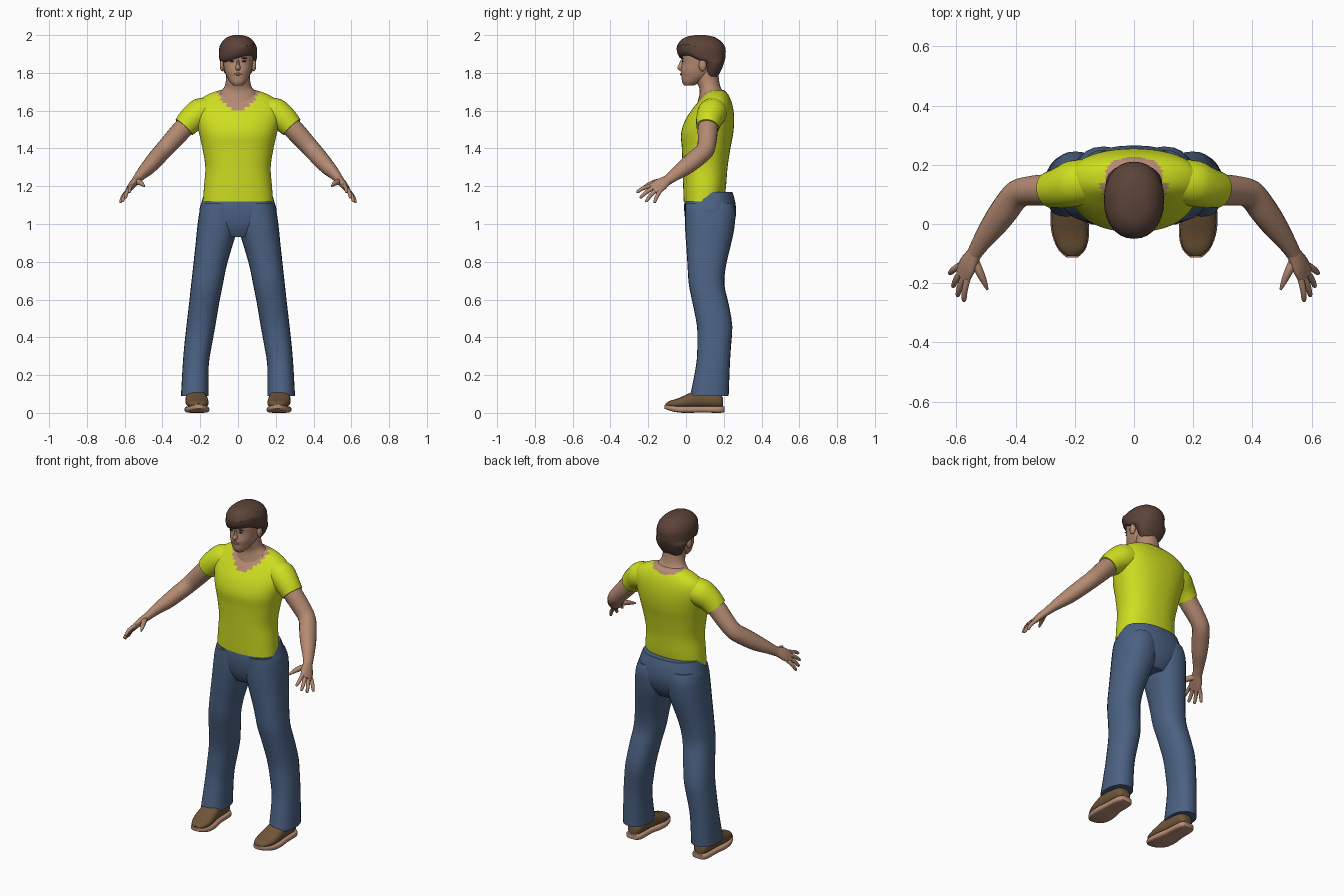
import bpy, bmesh, math
from mathutils import Vector


def material(name, rgb):
    m = bpy.data.materials.new(name)
    m.diffuse_color = (*rgb, 1)
    return m


SKIN = material("skin", (0.46, 0.255, 0.17))
SHIRT = material("lime_cloth", (0.62, 0.73, 0.015))
DENIM = material("blue_denim", (0.07, 0.12, 0.225))
HAIR = material("brown_hair", (0.105, 0.055, 0.04))
LEATHER = material("brown_leather", (0.16, 0.092, 0.04))
SOLE = material("tan_sole", (0.48, 0.27, 0.18))
DARK = material("dark_eye", (0.03, 0.02, 0.015))
LIP = material("lip", (0.34, 0.14, 0.10))


def finish(name, bm, mats):
    bmesh.ops.recalc_face_normals(bm, faces=bm.faces)
    me = bpy.data.meshes.new(name)
    bm.to_mesh(me)
    bm.free()
    for m in mats:
        me.materials.append(m)
    me.shade_smooth()
    me.set_sharp_from_angle(angle=math.radians(50))
    ob = bpy.data.objects.new(name, me)
    bpy.context.collection.objects.link(ob)
    return ob


def spline(rings, steps):
    """Smoothly resample (centre, U, V) sections."""
    out = []
    n = len(rings)
    for i in range(n - 1):
        p = [rings[max(i - 1, 0)], rings[i], rings[i + 1], rings[min(i + 2, n - 1)]]
        for k in range(steps):
            t = k / steps
            w = (-t + 2*t*t - t**3, 2 - 5*t*t + 3*t**3, t + 4*t*t - 3*t**3, t**3 - t*t)
            out.append([sum((p[j][c] * w[j] / 2 for j in range(4)), Vector()) for c in range(3)])
    return out + [rings[-1]]


def loft(name, rings, mats, seg=20, steps=3, power=2.0, side=1, warp=None):
    bm = bmesh.new()
    loops = []
    for c, u, v in spline(rings, steps):
        loop = []
        for k in range(seg):
            a = 2 * math.pi * k / seg
            x, y = math.cos(a), math.sin(a)
            x = math.copysign(abs(x) ** (2 / power), x)
            y = math.copysign(abs(y) ** (2 / power), y)
            p = c + u * x + v * y
            if warp:
                p = warp(p)
            loop.append(bm.verts.new((p.x * side, p.y, p.z)))
        loops.append(loop)
    for a, b in zip(loops, loops[1:]):
        for k in range(seg):
            j = (k + 1) % seg
            bm.faces.new((a[k], a[j], b[j], b[k]))
    bm.faces.new(loops[0])
    bm.faces.new(loops[-1])
    return finish(name, bm, mats)


def level(z, x0, x1, y0, y1):
    """Horizontal section."""
    return (Vector(((x0 + x1) / 2, (y0 + y1) / 2, z)),
            Vector(((x1 - x0) / 2, 0, 0)), Vector((0, (y1 - y0) / 2, 0)))


def levels(rows):
    return [level(z, -w, w, y0, y1) for z, w, y0, y1 in rows]


def slices(rows):
    """Sections facing along y: y, centre x, half width, bottom, top."""
    return [(Vector((x, y, (a + b) / 2)), Vector((w, 0, 0)), Vector((0, 0, (b - a) / 2)))
            for y, x, w, a, b in rows]


def path(points, radii, wide):
    """Sections square to a path; radii are (wide, thick)."""
    pts = [Vector(p) for p in points]
    out = []
    for i, (p, r) in enumerate(zip(pts, radii)):
        d = (pts[min(i + 1, len(pts) - 1)] - pts[max(i - 1, 0)]).normalized()
        u = (wide - d * wide.dot(d)).normalized()
        out.append((p, u * r[0], d.cross(u) * r[1]))
    return out


def blob(name, loc, scale, mat):
    bm = bmesh.new()
    bmesh.ops.create_uvsphere(bm, u_segments=14, v_segments=9, radius=1)
    for v in bm.verts:
        v.co = Vector(loc) + Vector(a * b for a, b in zip(v.co, scale))
    return finish(name, bm, [mat])


# Shirt body, with bare skin inside the scooped neckline
body = loft("shirt_body", levels([
    (1.12, .185, -.012, .20), (1.2, .18, -.015, .212), (1.3, .173, -.018, .22),
    (1.4, .188, -.022, .235), (1.48, .206, -.026, .25), (1.55, .222, -.004, .255),
    (1.61, .228, .035, .25), (1.655, .205, .07, .238), (1.69, .15, .095, .22),
    (1.71, .09, .115, .20)]), [SHIRT, SKIN], seg=56, steps=6, power=2.3)
for f in body.data.polygons:
    c = f.center
    front = c.y < .14 and c.z > 1.6 + .1 * (c.x / .115) ** 2
    back = c.y >= .14 and c.z > 1.68 + .03 * (c.x / .1) ** 2
    f.material_index = int(front or back)

# Seat and waist of the trousers
loft("trouser_seat", levels([
    (.93, .10, .03, .21), (.98, .16, .005, .245), (1.05, .205, -.008, .265),
    (1.12, .192, -.008, .26), (1.17, .174, .01, .245)]), [DENIM], seg=32, power=2.3)

# Neck and head
loft("neck", levels([
    (1.64, .12, .06, .22), (1.69, .105, .072, .205), (1.72, .075, .07, .185),
    (1.76, .064, .055, .175), (1.82, .062, .05, .17)]), [SKIN], seg=24)
loft("head", levels([
    (1.732, .025, -.008, .04), (1.75, .042, -.02, .075), (1.78, .06, -.024, .13),
    (1.81, .071, -.028, .155), (1.85, .079, -.022, .175), (1.88, .083, -.024, .185),
    (1.92, .084, -.022, .19), (1.96, .07, 0, .17), (1.985, .03, .04, .12)]),
    [SKIN], seg=28, power=2.2)


def fringe(p):
    # sweep the front hair lower on one side
    if p.y < .07 and p.z < 1.94:
        p = Vector((p.x, p.y, p.z + .28 * p.x * min(1, (.07 - p.y) / .06)))
    return p


loft("hair", levels([
    (1.78, .058, .10, .168), (1.815, .08, .095, .187), (1.855, .094, .075, .202),
    (1.872, .098, .0, .207), (1.887, .101, -.036, .209), (1.93, .1, -.05, .209),
    (1.965, .084, -.034, .188), (1.99, .055, .0, .15), (2.0, .02, .05, .10)]),
    [HAIR], seg=28, power=2.2, warp=fringe)

# Face details
loft("nose", levels([(1.813, .009, -.035, 0), (1.826, .014, -.046, 0),
                     (1.845, .009, -.038, 0), (1.868, .006, -.028, 0)]), [SKIN], seg=12)
blob("mouth", (0, -.027, 1.793), (.022, .005, .006), LIP)
for s, label in ((1, "left"), (-1, "right")):
    blob(label + "_ear", (s * .084, .088, 1.84), (.013, .02, .032), SKIN)
    blob(label + "_eye", (s * .032, -.018, 1.862), (.012, .004, .005), DARK)
    blob(label + "_eyebrow", (s * .034, -.019, 1.878), (.018, .005, .004), HAIR)

# Limbs, built once per side
SPREAD = Vector((.05, .10, -.065)).normalized()
for s, label in ((1, "left"), (-1, "right")):
    loft(label + "_sleeve", path(
        [(.12, .15, 1.60), (.20, .138, 1.588), (.25, .122, 1.55), (.285, .115, 1.512)],
        [(.07, .07), (.078, .078), (.069, .069), (.061, .061)], Vector((0, 1, 0))),
        [SHIRT], seg=24, side=s)
    loft(label + "_arm", path(
        [(.25, .12, 1.55), (.30, .115, 1.495), (.35, .112, 1.44), (.395, .10, 1.39),
         (.435, .05, 1.345), (.475, -.005, 1.30), (.515, -.06, 1.26), (.54, -.10, 1.23)],
        [(.053, .053), (.053, .053), (.05, .05), (.049, .047),
         (.05, .045), (.045, .04), (.034, .029), (.028, .022)], SPREAD),
        [SKIN], seg=20, side=s)
    loft(label + "_palm", path(
        [(.53, -.085, 1.24), (.545, -.11, 1.225), (.562, -.14, 1.205), (.58, -.175, 1.18)],
        [(.027, .022), (.031, .021), (.04, .019), (.039, .013)], SPREAD),
        [SKIN], seg=16, side=s)
    # fingers fan out from the knuckles
    tips = [(.575, -.262, 1.168), (.597, -.245, 1.138), (.613, -.213, 1.118), (.624, -.168, 1.112)]
    for i, (tip, fname) in enumerate(zip(tips, ("index", "middle", "ring", "little"))):
        root = Vector((.575, -.162, 1.188)) + SPREAD * (i - 1.5) * .02
        tip = Vector(tip)
        mid = root.lerp(tip, .55) + Vector((.003, 0, .005))
        loft(f"{label}_{fname}_finger", path(
            [root, mid, root.lerp(tip, .92), tip],
            [(.0115, .0115), (.0105, .0105), (.008, .008), (.003, .003)], SPREAD),
            [SKIN], seg=10, steps=2, side=s)
    loft(label + "_thumb", path(
        [(.545, -.115, 1.222), (.525, -.155, 1.222), (.508, -.192, 1.212), (.495, -.222, 1.20)],
        [(.018, .018), (.016, .015), (.012, .011), (.004, .004)], SPREAD),
        [SKIN], seg=10, steps=2, side=s)

    loft(label + "_trouser_leg", [level(*r) for r in (
        (.09, .155, .302, .022, .226), (.25, .155, .293, .053, .232),
        (.35, .14, .285, .06, .238), (.46, .12, .273, .058, .245),
        (.58, .10, .259, .035, .225), (.68, .08, .248, .015, .203),
        (.78, .06, .237, .008, .212), (.90, .025, .224, .0, .24),
        (.98, .002, .216, -.005, .256), (1.06, .0, .205, -.006, .262),
        (1.11, .01, .19, -.005, .25))], [DENIM], seg=24, power=2.3, side=s)

    loft(label + "_shoe", slices([
        (.195, .222, .03, .03, .08), (.17, .222, .046, .025, .105), (.08, .222, .054, .025, .125),
        (.02, .219, .060, .025, .105), (-.04, .214, .058, .025, .078),
        (-.085, .21, .042, .028, .064), (-.108, .209, .018, .032, .05)]),
        [LEATHER], seg=20, power=2.4, side=s)
    loft(label + "_sole", slices([
        (.203, .222, .034, .004, .034), (.175, .222, .05, .0, .036), (.08, .222, .055, .002, .036),
        (.02, .219, .064, .0, .036), (-.04, .214, .062, .002, .036),
        (-.088, .21, .045, .012, .04), (-.113, .209, .019, .022, .043)]),
        [SOLE], seg=20, power=4, side=s)
